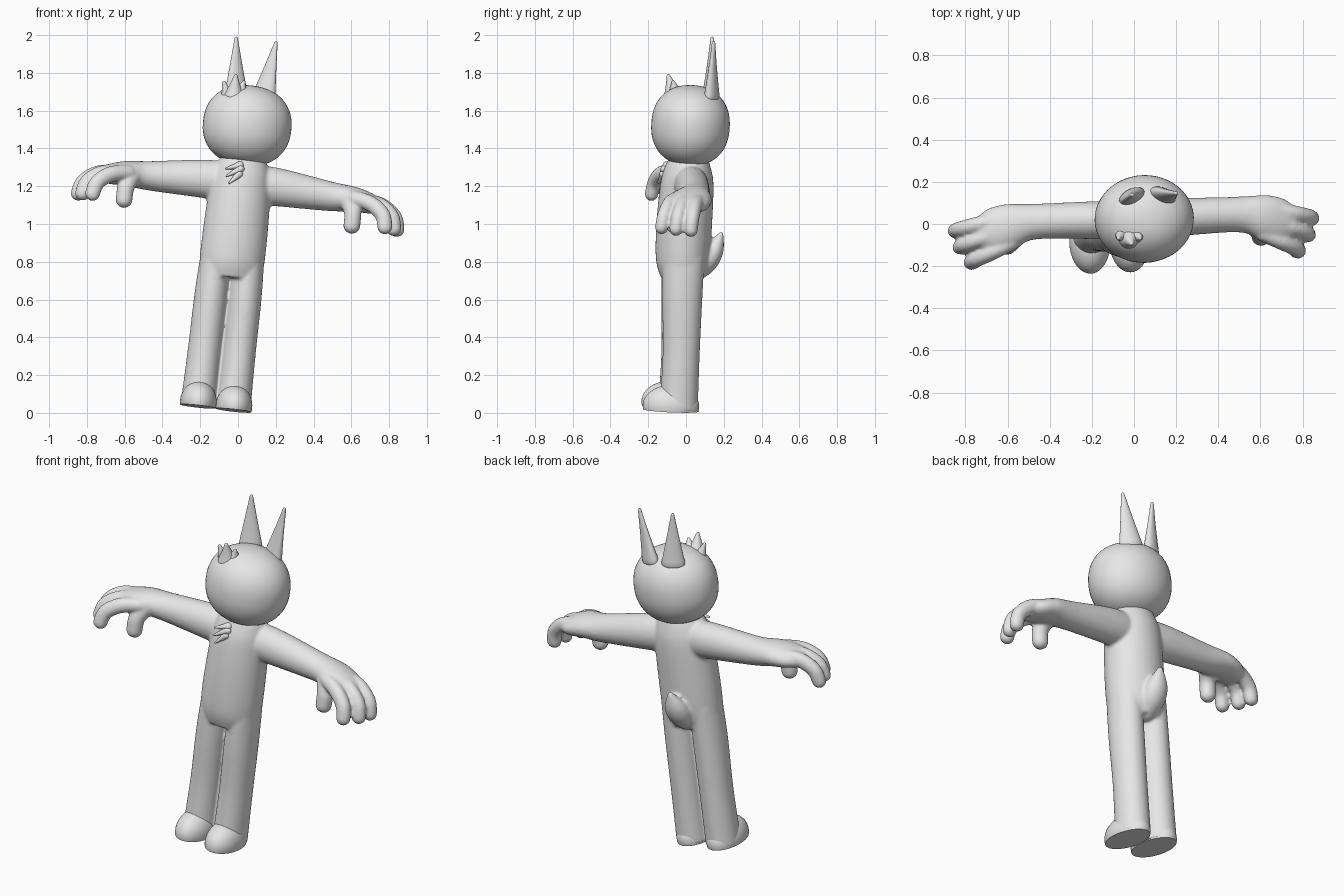
import bpy, bmesh
from math import radians, cos, sin, pi
from mathutils import Vector, Matrix

if "Cube" in bpy.data.objects:
    bpy.data.objects.remove(bpy.data.objects["Cube"], do_unlink=True)

# Single pale grey finish
grey = bpy.data.materials.new("pale_grey")
grey.use_nodes = True
grey.diffuse_color = (0.8, 0.8, 0.8, 1)
grey.node_tree.nodes["Principled BSDF"].inputs["Base Color"].default_value = (0.8, 0.8, 0.8, 1)

# The figure is modelled upright, then leans to its left and slightly back
POSE = (Matrix.Translation((-0.12, -0.043, 0.022)) @ Matrix.Rotation(radians(2), 4, 'Z')
        @ Matrix.Rotation(radians(6.5), 4, 'Y') @ Matrix.Rotation(radians(-2.5), 4, 'X'))


def finish(name, bm):
    bmesh.ops.recalc_face_normals(bm, faces=bm.faces)
    mesh = bpy.data.meshes.new(name)
    bm.to_mesh(mesh)
    bm.free()
    mesh.materials.append(grey)
    mesh.shade_smooth()
    mesh.set_sharp_from_angle(angle=radians(45))
    obj = bpy.data.objects.new(name, mesh)
    bpy.context.collection.objects.link(obj)
    obj.matrix_world = POSE
    return obj


def smooth_path(pts, steps=5):
    """Spline through points that also carry their two radii."""
    p = [Vector(q) for q in pts]
    p = [p[0]] + p + [p[-1]]
    out = []
    for a, b, c, d in zip(p, p[1:], p[2:], p[3:]):
        for k in range(steps):
            t = k / steps
            out.append(0.5 * (2 * b + (c - a) * t + (2 * a - 5 * b + 4 * c - d) * t ** 2
                              + (3 * b - a - 3 * c + d) * t ** 3))
    return out + [p[-1]]


def tube(bm, pts, side, mirror=1, dome=True, n=24):
    """Loft ellipses along points (x, y, z, side radius, other radius)."""
    path = smooth_path([(q[0] * mirror, *q[1:]) for q in pts])
    side = Vector((side[0] * mirror, *side[1:]))
    centres = [v.to_3d() for v in path]
    rings = []
    for i, v in enumerate(path):
        t = (centres[min(i + 1, len(path) - 1)] - centres[max(i - 1, 0)]).normalized()
        rings.append((centres[i], t, v[3], v[4]))
    if dome:
        def cap(ring, sign):
            c, t, a, b = ring
            return [(c + t * sign * min(a, b) * sin(f), t, a * cos(f), b * cos(f))
                    for f in (pi / 8, pi / 4, pi * 0.38, pi * 0.47)]
        rings = cap(rings[0], -1)[::-1] + rings + cap(rings[-1], 1)
    loops = []
    for c, t, a, b in rings:
        u = (side - t * side.dot(t)).normalized()
        w = t.cross(u)
        loops.append([bm.verts.new(c + u * a * cos(2 * pi * k / n) + w * b * sin(2 * pi * k / n))
                      for k in range(n)])
    for lo, hi in zip(loops, loops[1:]):
        for k in range(n):
            bm.faces.new((lo[k], lo[(k + 1) % n], hi[(k + 1) % n], hi[k]))
    bm.faces.new(loops[0])
    bm.faces.new(loops[-1])


def spike(bm, base, tip, a, b, side, mirror=1, end=0.008):
    mid = [(p + q) / 2 for p, q in zip(base, tip)]
    tube(bm, [(*base, a, b), (*mid, a * 0.56, b * 0.56), (*tip, end, end)], side, mirror)


X, Y = (1, 0, 0), (0, 1, 0)

# Body: torso, legs, arms, hands and tail fused into one skin
bm = bmesh.new()
tube(bm, [(0, -0.01, 0.70, 0.16, 0.115), (0, -0.013, 0.80, 0.172, 0.142),
          (0, -0.013, 1.0, 0.170, 0.147), (0, -0.008, 1.2, 0.16, 0.140),
          (0, -0.005, 1.29, 0.14, 0.12), (0, 0, 1.36, 0.10, 0.09)], X, dome=False, n=40)
FINGERS = [(0.03, -0.010, 0.850), (-0.025, -0.088, 0.830), (-0.08, -0.163, 0.780)]
for s in (1, -1):
    tube(bm, [(0.094, 0.0, 0.004, 0.092, 0.102), (0.092, 0.0, 0.3, 0.088, 0.098),
              (0.09, -0.008, 0.6, 0.088, 0.106), (0.088, -0.01, 0.82, 0.08, 0.11)],
         X, s, dome=False, n=32)
    tube(bm, [(0.03, 0.0, 1.2, 0.09, 0.10), (0.18, 0.01, 1.205, 0.09, 0.102),
              (0.48, 0.015, 1.188, 0.084, 0.078), (0.60, 0.0, 1.187, 0.104, 0.066),
              (0.68, -0.018, 1.175, 0.105, 0.056), (0.73, -0.03, 1.165, 0.085, 0.045)],
         Y, s, n=32)
    for root_y, tip_y, tip_x in FINGERS:
        y = lambda t: root_y + (tip_y - root_y) * t
        tube(bm, [(tip_x - 0.18, y(0), 1.188, 0.038, 0.04),
                  (tip_x - 0.09, y(0.5), 1.168, 0.038, 0.042),
                  (tip_x - 0.02, y(0.85), 1.115, 0.037, 0.041),
                  (tip_x, y(1), 1.048, 0.036, 0.040)], Y, s, n=20)
    # Thumb
    tube(bm, [(0.585, -0.055, 1.17, 0.05, 0.055), (0.605, -0.085, 1.11, 0.043, 0.046),
              (0.607, -0.09, 1.04, 0.042, 0.045)], Y, s, n=20)
# Tail
tube(bm, [(-0.005, 0.06, 0.73, 0.05, 0.05), (-0.005, 0.115, 0.79, 0.07, 0.06),
          (-0.005, 0.155, 0.86, 0.06, 0.05), (-0.005, 0.185, 0.94, 0.016, 0.014)], X)
body = finish("body", bm)
fuse = body.modifiers.new("fuse", 'REMESH')
fuse.mode = 'VOXEL'
fuse.voxel_size = 0.009
fuse.use_smooth_shade = True
soften = body.modifiers.new("soften", 'SMOOTH')
soften.factor = 0.5
soften.iterations = 5

# Head: slightly squared ball
bm = bmesh.new()
bmesh.ops.create_uvsphere(bm, u_segments=48, v_segments=32, radius=1)
for v in bm.verts:
    r = v.co.xy.length
    v.co /= (r ** 2.25 + abs(v.co.z) ** 2.25) ** (1 / 2.25)
    v.co = Vector((v.co.x * 0.235, v.co.y * 0.208 - 0.005, v.co.z * 0.213 + 1.51))
finish("head", bm)

# Ears: tall flattened cones, each turned a little outward
for s, name in ((1, "left_ear"), (-1, "right_ear")):
    bm = bmesh.new()
    spike(bm, (0.074, 0.097, 1.68), (0.106, 0.092, 1.967), 0.065, 0.036,
          (1, -0.45, 0), s, end=0.009)
    finish(name, bm)

# Hair tuft on the brow
bm = bmesh.new()
for base, tip, r in (((-0.09, -0.10, 1.66), (-0.094, -0.130, 1.758), 0.052),
                     ((-0.12, -0.08, 1.64), (-0.150, -0.100, 1.716), 0.042),
                     ((-0.06, -0.09, 1.67), (-0.048, -0.105, 1.730), 0.045)):
    spike(bm, base, tip, r, r, X, end=0.010)
finish("hair_tuft", bm)

# Chest fur
bm = bmesh.new()
for base, tip in (((-0.02, -0.115, 1.29), (-0.09, -0.140, 1.265)),
                  ((-0.015, -0.125, 1.27), (-0.085, -0.152, 1.225)),
                  ((-0.02, -0.130, 1.24), (-0.065, -0.158, 1.190))):
    spike(bm, base, tip, 0.028, 0.022, Y, end=0.005)
finish("chest_fur", bm)

# Feet: half domes with flat soles
for s, name in ((1, "left_foot"), (-1, "right_foot")):
    bm = bmesh.new()
    bmesh.ops.create_uvsphere(bm, u_segments=40, v_segments=24, radius=1)
    cut = bmesh.ops.bisect_plane(bm, geom=bm.verts[:] + bm.edges[:] + bm.faces[:],
                                 plane_co=(0, 0, -0.2), plane_no=(0, 0, -1), clear_outer=True)
    bmesh.ops.contextual_create(bm, geom=[e for e in cut["geom_cut"]
                                          if isinstance(e, bmesh.types.BMEdge)])
    for v in bm.verts:
        v.co = Vector((v.co.x * 0.097 + s * 0.095, v.co.y * 0.15 - 0.041,
                       (v.co.z + 0.2) * 0.112))
    finish(name, bm)
